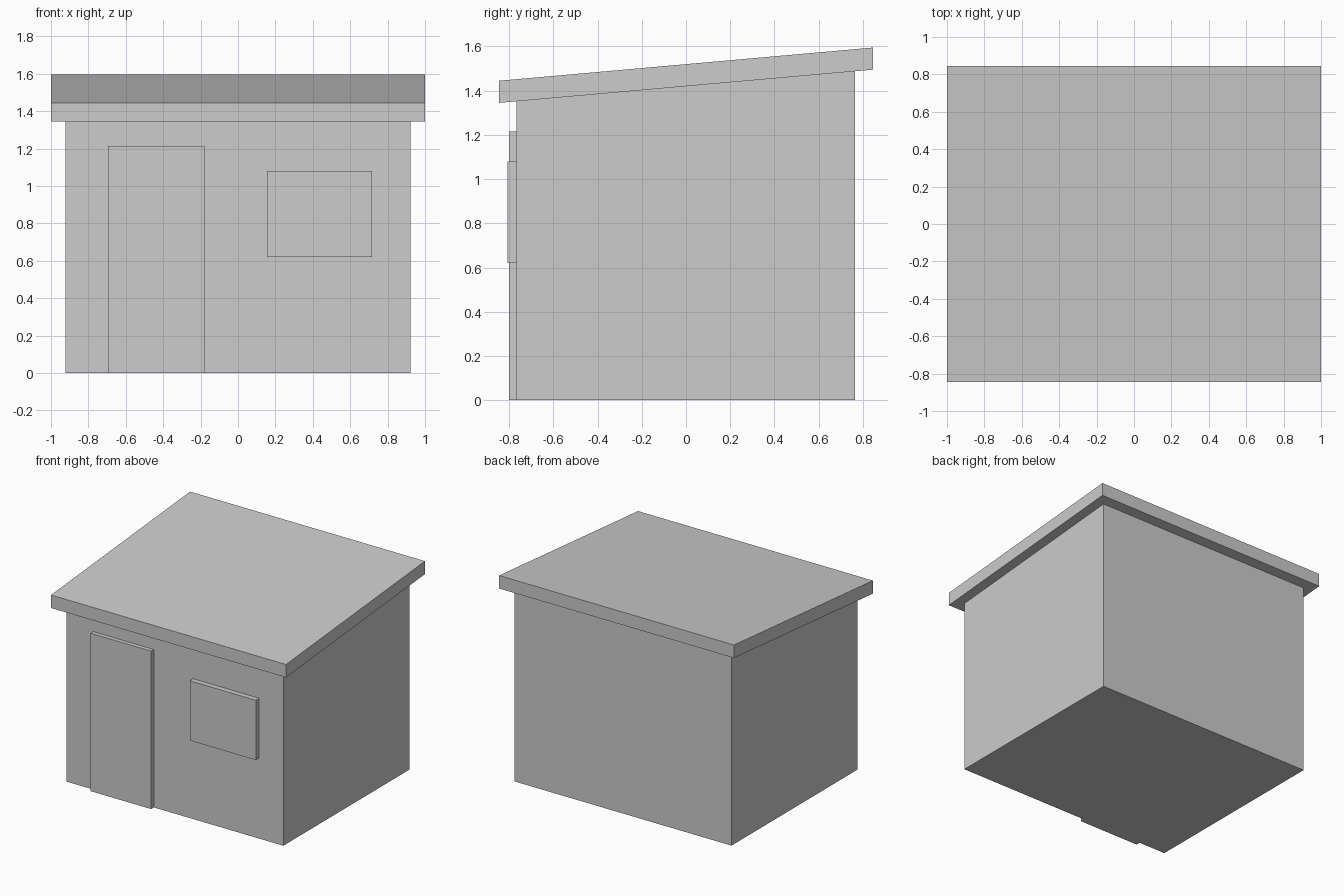
import bpy
import bmesh

if "Cube" in bpy.data.objects:
    bpy.data.objects.remove(bpy.data.objects["Cube"])

SLOPE = 0.15 / 1.69  # rise of the roof from front to back

grey = bpy.data.materials.new("light_grey")
grey.diffuse_color = (0.604, 0.604, 0.604, 1)
grey.use_nodes = True
grey.node_tree.nodes["Principled BSDF"].inputs["Base Color"].default_value = grey.diffuse_color


def prism(name, x0, x1, profile):
    """Extrude a (y, z) side profile along x from x0 to x1."""
    bm = bmesh.new()
    face = bm.faces.new([bm.verts.new((x0, y, z)) for y, z in profile])
    ext = bmesh.ops.extrude_face_region(bm, geom=[face])
    moved = [v for v in ext["geom"] if isinstance(v, bmesh.types.BMVert)]
    bmesh.ops.translate(bm, verts=moved, vec=(x1 - x0, 0, 0))
    bmesh.ops.recalc_face_normals(bm, faces=bm.faces)
    mesh = bpy.data.meshes.new(name)
    bm.to_mesh(mesh)
    bm.free()
    mesh.materials.append(grey)
    obj = bpy.data.objects.new(name, mesh)
    bpy.context.collection.objects.link(obj)
    return obj


def sloped(y0, y1, low, high):
    """Side profile whose top, and bottom unless low is 0, follow the roof."""
    bottom = [0, 0] if low == 0 else [low + SLOPE * y for y in (y0, y1)]
    return [(y0, bottom[0]), (y1, bottom[1]),
            (y1, high + SLOPE * y1), (y0, high + SLOPE * y0)]


def panel(name, x0, x1, y0, z0, z1, back=-0.765):
    """Box standing proud of the front wall."""
    return prism(name, x0, x1, [(y0, z0), (back, z0), (back, z1), (y0, z1)])


# Shed body with a slanted top, and the overhanging roof slab
prism("walls", -0.923, 0.923, sloped(-0.767, 0.765, 0, 1.42))
prism("roof", -1.0, 1.0, sloped(-0.845, 0.845, 1.42, 1.52))

# Front door and window
panel("door", -0.695, -0.18, -0.80, 0.0, 1.215)
panel("window", 0.155, 0.717, -0.808, 0.62, 1.08)
